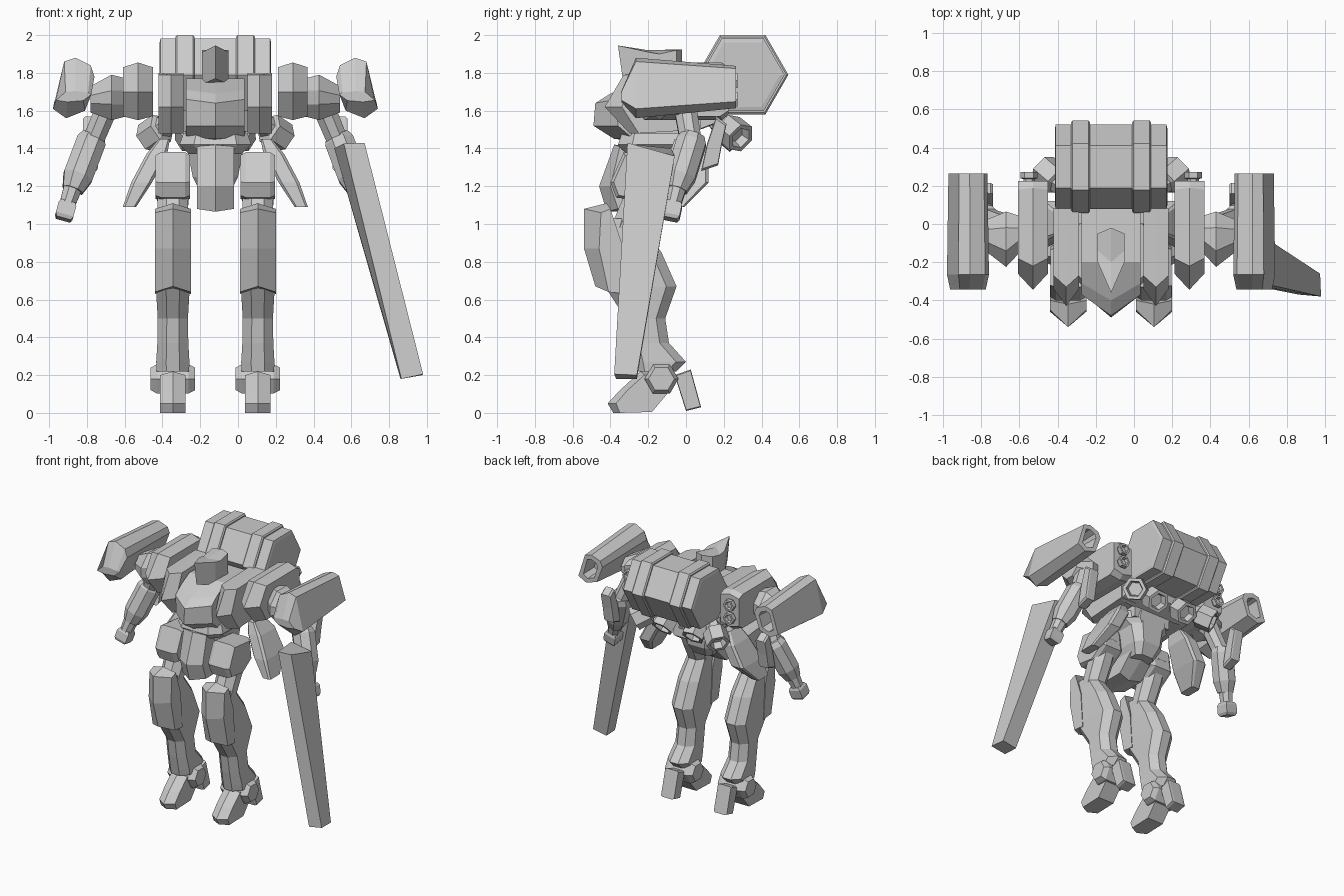
import bpy, bmesh, math
from mathutils import Vector

AXIS = -0.12          # the body's mirror plane; all body parts are built around x = 0
mat = bpy.data.materials.new("plain grey")
mat.diffuse_color = (0.6, 0.6, 0.6, 1)


def loft(name, rings, pair=False, shift=AXIS):
    """Skin a list of equal-length point rings; pair adds a mirrored copy."""
    for s, tag in ((1, "_right"), (-1, "_left")) if pair else ((1, ""),):
        bm = bmesh.new()
        vs = [[bm.verts.new((s * p[0] + shift, p[1], p[2])) for p in r] for r in rings]
        n = len(vs[0])
        for a, b in zip(vs, vs[1:]):
            for i in range(n):
                bm.faces.new((a[i], a[(i + 1) % n], b[(i + 1) % n], b[i]))
        bm.faces.new(vs[0])
        bm.faces.new(vs[-1])
        bmesh.ops.recalc_face_normals(bm, faces=bm.faces)
        me = bpy.data.meshes.new(name + tag)
        bm.to_mesh(me)
        bm.free()
        me.materials.append(mat)
        bpy.context.collection.objects.link(bpy.data.objects.new(name + tag, me))


def octagon(cu, cv, hu, hv, c=0.4):
    k = c * min(hu, hv)
    return [(cu + a, cv + b) for a, b in (
        (hu, hv - k), (hu - k, hv), (k - hu, hv), (-hu, hv - k),
        (-hu, k - hv), (k - hu, -hv), (hu - k, -hv), (hu, k - hv))]


def hexagon(cu, cv, r):
    return [(cu + r * math.cos(i * math.pi / 3), cv + r * math.sin(i * math.pi / 3)) for i in range(6)]


def keel(name, cx, w, mid, side, pair=False):
    """Side profiles (y, z) at cx +- w and a centre profile between them."""
    loft(name, [[(cx + dx, y, z) for y, z in pr] for dx, pr in ((-w, side), (0, mid), (w, side))], pair)


def slab(name, cx, w, prof, inset=0.015, pair=False):
    """A profile (y, z) extruded along x with bevelled flanks."""
    my = sum(p[0] for p in prof) / len(prof)
    mz = sum(p[1] for p in prof) / len(prof)
    f = 1 - inset * 6
    small = [(my + (y - my) * f, mz + (z - mz) * f) for y, z in prof]
    loft(name, [[(cx + dx, y, z) for y, z in pr] for dx, pr in
                ((-w, small), (-w * .7, prof), (w * .7, prof), (w, small))], pair)


def stack(name, levels, pair=False, c=0.4):
    """Octagonal rings at heights: (z, x centre, half width, y front, y back)."""
    loft(name, [[(x, y, z) for x, y in octagon(cx, (y0 + y1) / 2, hw, (y1 - y0) / 2, c)]
                for z, cx, hw, y0, y1 in levels], pair)


def tube(name, p0, p1, steps, sides=6):
    """Mirrored pair of tubes from p0 to p1; steps are (fraction along, radius)."""
    p0, p1 = Vector(p0), Vector(p1)
    d = (p1 - p0).normalized()
    u = d.cross(Vector((0, 1, 0))).normalized()
    v = d.cross(u)
    a0 = math.pi / sides if sides != 6 else 0
    ang = [a0 + 2 * math.pi * i / sides for i in range(sides)]
    loft(name, [[p0.lerp(p1, t) + r * (math.cos(a) * u + math.sin(a) * v) for a in ang]
                for t, r in steps], True)


# backpack drum with two bands
def drum(name, xs, pair=False):
    loft(name, [[(x, y, z) for y, z in hexagon(.30, 1.79, r)] for x, r in xs], pair)


drum("backpack_drum", [(-.295, .198), (-.29, .222), (.29, .222), (.295, .198)])
drum("drum_band", [(.11, .232), (.118, .242), (.202, .242), (.21, .232)], True)
slab("backpack_mount", 0, .13, [(0, 1.74), (.16, 1.74), (.16, 1.58), (0, 1.52)])

# head: a beaked hood over a narrow face
keel("head", 0, .07,
     [(-.36, 1.945), (-.2, 1.92), (-.02, 1.925), (-.02, 1.74), (-.2, 1.74), (-.335, 1.77)],
     [(-.2, 1.91), (-.14, 1.90), (-.05, 1.92), (-.05, 1.72), (-.14, 1.72), (-.2, 1.74)])

# torso
keel("chest", 0, .155,
     [(-.48, 1.64), (-.40, 1.69), (-.2, 1.77), (.08, 1.76), (.05, 1.42), (-.38, 1.45), (-.49, 1.52)],
     [(-.37, 1.66), (-.31, 1.71), (-.2, 1.77), (.08, 1.76), (.05, 1.42), (-.29, 1.46), (-.36, 1.52)])
keel("chest_flank", .235, .066,
     [(-.43, 1.62), (-.33, 1.79), (.08, 1.80), (.08, 1.5), (-.3, 1.48)],
     [(-.34, 1.62), (-.27, 1.79), (.08, 1.80), (.08, 1.5), (-.25, 1.48)], True)
stack("waist", [(1.48, 0, .17, -.34, .06), (1.42, 0, .19, -.36, .06), (1.37, 0, .14, -.32, .05)])
stack("pelvis", [(1.4, 0, .15, -.28, .06), (1.25, 0, .12, -.26, .05), (1.17, 0, .08, -.22, 0)])

# skirts around the hips
keel("front_skirt", 0, .098,
     [(-.38, 1.42), (-.46, 1.2), (-.42, 1.065), (-.2, 1.065), (-.05, 1.18), (-.02, 1.4)],
     [(-.35, 1.41), (-.40, 1.2), (-.36, 1.08), (-.18, 1.08), (-.06, 1.2), (-.04, 1.4)])
slab("thigh_skirt", .225, .092,
     [(-.33, 1.38), (-.40, 1.22), (-.37, 1.14), (-.22, 1.12), (-.1, 1.2), (-.12, 1.36)], .02, True)
stack("side_skirt", [(1.45, .27, .03, -.06, .07), (1.37, .31, .055, -.09, .12),
                     (1.22, .39, .055, -.13, .12), (1.09, .455, .035, -.14, -.01)], True, .3)

# hip thrusters, each with a recessed mouth
bell = [(0, .045), (.4, .06), (.45, .085), (1, .085), (1, .06), (.75, .05)]
tube("outer_thruster", (.22, .17, 1.55), (.36, .29, 1.455), bell)
tube("inner_thruster", (.12, .13, 1.57), (.13, .28, 1.44), bell)
slab("thruster_beam", 0, .29, [(0, 1.6), (.18, 1.6), (.18, 1.54), (.05, 1.49)])

# shoulder pods with small rear nozzles
keel("shoulder_pod", .41, .079,
     [(-.345, 1.70), (-.22, 1.855), (.19, 1.855), (.225, 1.83), (.225, 1.58), (.19, 1.55), (-.22, 1.55)],
     [(-.26, 1.70), (-.18, 1.83), (.18, 1.83), (.225, 1.81), (.225, 1.60), (.18, 1.57), (-.18, 1.57)], True)
for z in (1.66, 1.76):
    loft("pod_nozzle", [[(x, y, zz) for x, zz in hexagon(.43, z, r)] for y, r in
                        ((.2, .03), (.235, .03), (.24, .045), (.272, .045), (.272, .03), (.25, .025))], True)

# outer shoulder boxes, hollow at the rear
box = [(.74, 1.88), (.66, 1.84), (.64, 1.78), (.69, 1.60), (.79, 1.56), (.86, 1.61), (.80, 1.86)]
loft("shoulder_box", [[(.75 + (x - .75) * fx, y, zc + (z - 1.72) * fz) for x, z in box]
                      for y, fx, fz, zc in ((-.342, .85, .18, 1.675), (-.265, 1, 1, 1.72),
                                            (.265, .93, .70, 1.725), (.265, .55, .48, 1.725),
                                            (.14, .5, .42, 1.725))], True)

# arms
loft("shoulder_joint", [[(x, y, z) for y, z in octagon(cy, cz, hy, hz, .7)] for x, cy, cz, hy, hz in
                        ((.47, -.05, 1.67, .09, .10), (.55, -.08, 1.67, .145, .12), (.66, -.06, 1.66, .08, .07))], True)
tube("upper_arm", (.56, -.01, 1.65), (.66, .03, 1.41), [(0, .065), (1, .06)], 8)
tube("forearm", (.645, .04, 1.47), (.755, -.05, 1.18),
     [(0, .065), (.12, .085), (.75, .085), (1, .06)], 8)
tube("wrist", (.745, -.04, 1.22), (.785, -.07, 1.1), [(0, .055), (1, .045)], 8)
tube("hand", (.78, -.065, 1.115), (.805, -.085, 1.025), [(0, .055), (.2, .068), (.8, .068), (1, .055)], 4)
slab("elbow_fin", .66, .04, [(.16, 1.57), (.215, 1.53), (.19, 1.42), (.17, 1.31), (.08, 1.28), (.11, 1.42)], pair=True)

# long blade on the right forearm
loft("arm_blade", [[(.56, -.31, 1.425), (.67, -.31, 1.43), (.67, -.06, 1.36), (.51, -.08, 1.40)],
                   [(.865, -.37, .18), (.98, -.38, .205), (.975, -.26, .20), (.86, -.26, .18)]], shift=0)

# legs
tube("thigh", (.225, -.17, 1.3), (.225, -.34, .93), [(0, .08), (.4, .09), (1, .08)], 8)
stack("lower_leg", [(1.03, .225, .07, -.43, -.26), (.85, .225, .088, -.46, -.13), (.67, .225, .09, -.43, -.05),
                    (.5, .225, .08, -.32, -.11), (.37, .225, .082, -.30, -.09),
                    (.27, .225, .088, -.28, 0), (.22, .225, .086, -.27, -.05)], True, .6)
keel("knee_plate", .225, .095,
     [(-.54, 1.08), (-.54, .87), (-.48, .67), (-.36, .65), (-.38, .9), (-.42, 1.11)],
     [(-.45, 1.06), (-.46, .87), (-.41, .64), (-.32, .63), (-.34, .9), (-.40, 1.08)], True)

# feet
slab("ankle", .225, .118, hexagon(-.13, .18, .09), .04, True)
keel("toe", .225, .067,
     [(-.415, .05), (-.385, 0), (-.18, .005), (-.1, .1), (-.12, .22), (-.24, .22), (-.35, .12)],
     [(-.37, .05), (-.35, 0), (-.18, .005), (-.1, .1), (-.12, .2), (-.22, .2), (-.31, .12)], True)
slab("heel", .225, .055, [(-.06, .2), (.025, .23), (.08, .03), (0, .01)], .01, True)
